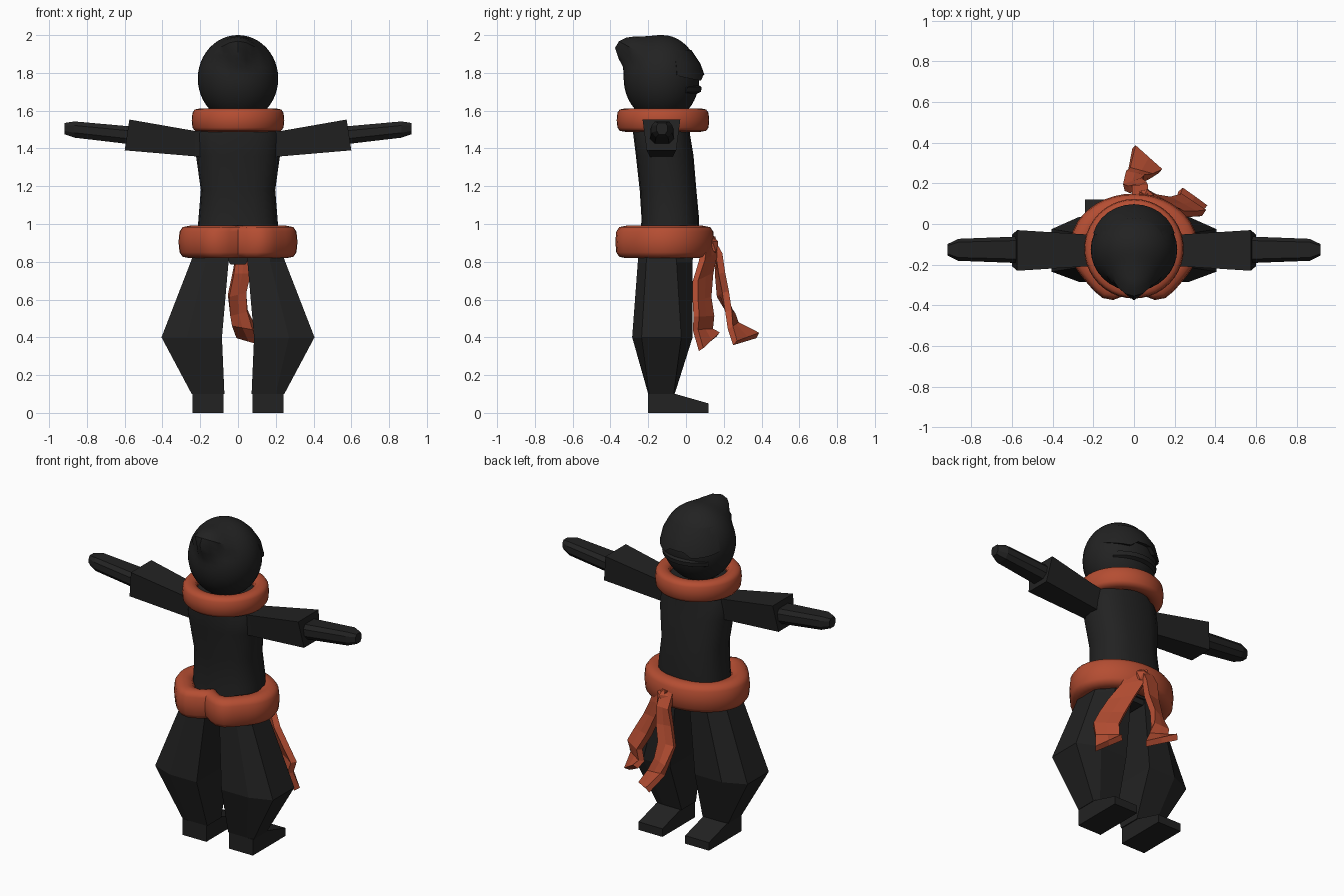
import bpy, bmesh
from math import sin, cos, pi, sqrt, radians
from mathutils import Vector

if "Cube" in bpy.data.objects:
    bpy.data.objects.remove(bpy.data.objects["Cube"])


def material(name, rgb):
    m = bpy.data.materials.new(name)
    m.diffuse_color = (*rgb, 1)
    m.use_nodes = True
    m.node_tree.nodes["Principled BSDF"].inputs["Base Color"].default_value = m.diffuse_color
    return m


DARK = material("dark_cloth", (0.016, 0.016, 0.016))
RUST = material("rust_cloth", (0.46, 0.075, 0.032))


def finish(name, bm, mat, smooth=None, mirror=False):
    bmesh.ops.recalc_face_normals(bm, faces=bm.faces)
    me = bpy.data.meshes.new(name)
    bm.to_mesh(me)
    bm.free()
    ob = bpy.data.objects.new(name, me)
    bpy.context.collection.objects.link(ob)
    me.materials.append(mat)
    if mirror:
        ob.modifiers.new("mirror", 'MIRROR')
    if smooth:
        bpy.ops.object.select_all(action='DESELECT')
        ob.select_set(True)
        bpy.context.view_layer.objects.active = ob
        bpy.ops.object.shade_smooth_by_angle(angle=radians(smooth))
    return ob


def loft(rings, closed=False, caps=True, loop=True):
    """Skin a list of equal-length point rings."""
    bm = bmesh.new()
    vs = [[bm.verts.new(p) for p in r] for r in rings]
    n = len(vs[0])
    pairs = list(zip(vs, vs[1:])) + ([(vs[-1], vs[0])] if closed else [])
    for a, b in pairs:
        for i in range(n if loop else n - 1):
            j = (i + 1) % n
            bm.faces.new((a[i], a[j], b[j], b[i]))
    if caps and not closed:
        bm.faces.new(vs[0])
        bm.faces.new(vs[-1])
    return bm


def spow(v, e):
    return abs(v) ** e * (1 if v >= 0 else -1)


# Hood: sphere pulled into a swept-back peak
bm = bmesh.new()
bmesh.ops.create_uvsphere(bm, u_segments=32, v_segments=24, radius=1)
peak = Vector((0, -0.25, 0.18)).normalized()
for v in bm.verts:
    d = Vector((v.co.x * 0.213, v.co.y * (0.205 if v.co.y < 0 else 0.195), v.co.z * 0.23))
    u = d.normalized()
    k = max(0, u.dot(peak))
    upper = u.z * -peak.y + u.y * peak.z > 0
    d *= 1 + 0.43 * k ** (11 if upper else 35)
    v.co = Vector((d.x, d.y - 0.125, min(d.z + 1.77, 2.0)))
finish("hood", bm, DARK, 40)


# Brim over the eye slit
def head_point(a, z, s):
    r = sqrt(1 - ((z - 1.77) / 0.23) ** 2) * s
    return (0.213 * r * sin(a), -0.125 + 0.205 * r * cos(a), z)


sections = []
for i in range(13):
    t = i / 6 - 1
    a = radians(68) * t
    bump = 1.09 - 0.07 * t * t
    low = 1.79 if abs(t) < 0.2 else 1.755 + 0.03 * t * t
    sections.append([head_point(a, 1.92, 0.99), head_point(a, 1.85, 1.0 + (bump - 1) * 0.5),
                     head_point(a, low, bump), head_point(a, low + 0.01, 0.92)])
finish("hood_brim", loft(sections), DARK, 30)

# Mask fold below the eyes
sections = []
for i in range(9):
    t = i / 4 - 1
    a = radians(50) * t
    sections.append([head_point(a, 1.735 - 0.01 * t * t, 0.95), head_point(a, 1.725, 1.035 - 0.03 * t * t),
                     head_point(a, 1.70, 1.045 - 0.03 * t * t), head_point(a, 1.69, 0.95)])
finish("mask_fold", loft(sections), DARK, 30)


# Scarf and belt: rounded bands
def band(name, z, hz, rx, ry, cy, thick, dent=0.0):
    rings = []
    for i in range(40):
        a = 2 * pi * i / 40
        off = (a - 1.5 * pi)
        pull = dent * max(0, 1 - abs(off) / 0.3)
        swell = dent * 0.6 * max(0, 1 - abs(abs(off) - 0.45) / 0.4)
        ring = []
        for j in range(12):
            b = 2 * pi * j / 12
            m = thick / 2 * (spow(cos(b), 0.65) - 1) - pull + swell
            ring.append(((rx + m) * cos(a), cy + (ry + m) * sin(a), z + hz * spow(sin(b), 0.65)))
        rings.append(ring)
    return finish(name, loft(rings, closed=True), RUST, 50)


band("neck_scarf", 1.55, 0.062, 0.245, 0.245, -0.122, 0.09)
band("waist_belt", 0.905, 0.086, 0.315, 0.26, -0.11, 0.12, dent=0.045)


# Torso: (z, half width, back y, front y)
rings = []
for z, rx, y0, y1 in [(0.84, 0.22, -0.26, 0.06), (1.02, 0.21, -0.235, 0.07), (1.18, 0.197, -0.245, 0.055),
                      (1.36, 0.222, -0.265, 0.04), (1.48, 0.225, -0.28, 0.02), (1.57, 0.17, -0.27, 0.02)]:
    rings.append([(rx * spow(cos(2 * pi * i / 20), 0.75), (y0 + y1) / 2 + (y1 - y0) / 2 * spow(sin(2 * pi * i / 20), 0.85), z)
                  for i in range(20)])
finish("torso", loft(rings), DARK, 35)


# Sleeves and forearms: tapered sections along x
def arm_ring(x_top, x_low, z0, z1, yt, yb, c=-0.13):
    return [(x_low, c - yb, z0), (x_low, c + yb, z0), (x_top, c + yt, z1), (x_top, c - yt, z1)]


finish("sleeve", loft([arm_ring(0.15, 0.15, 1.35, 1.49, 0.075, 0.06),
                       arm_ring(0.225, 0.225, 1.358, 1.492, 0.078, 0.062),
                       arm_ring(0.575, 0.60, 1.39, 1.553, 0.1, 0.078)]), DARK, mirror=True)


def hand_ring(x, z0, z1, w):
    h = z1 - z0
    return [(x, -0.127 + sy * w, z0 + h * k) for sy, k in
            [(-0.6, 0), (0.6, 0), (1, 0.3), (1, 0.75), (0.7, 1), (-0.7, 1), (-1, 0.75), (-1, 0.3)]]


finish("forearm", loft([hand_ring(0.55, 1.42, 1.515, 0.066), hand_ring(0.865, 1.457, 1.543, 0.054),
                        hand_ring(0.918, 1.475, 1.535, 0.028)]), DARK, mirror=True)


# Trouser legs: (z, inner x, mid x, outer x, back y, outer back y, outer front y, front y)
rings = []
for z, xi, xm, xo, y0, ya, yb, y1 in [(0.88, 0.045, 0.16, 0.22, -0.25, -0.2, -0.06, 0.04),
                                      (0.80, 0.05, 0.17, 0.25, -0.255, -0.21, -0.05, 0.035),
                                      (0.40, 0.085, 0.27, 0.405, -0.285, -0.235, -0.025, 0.035),
                                      (0.10, 0.072, 0.20, 0.245, -0.2, -0.195, -0.065, -0.06)]:
    rings.append([(xi, y0, z), (xm, y0, z), (xo, ya, z), (xo, yb, z), (xm, y1, z), (xi, y1, z)])
finish("trouser_leg", loft(rings), DARK, mirror=True)

# Feet
foot = [(-0.2, 0), (0.12, 0), (0.12, 0.05), (-0.055, 0.1), (-0.2, 0.1)]
finish("foot", loft([[(x, y, z) for y, z in foot] for x in (0.078, 0.242)]), DARK, mirror=True)

# Pelvis closing the gap between the legs
finish("pelvis", loft([[(sx * 0.3 * k, -0.11 + sy * 0.2 * k, z) for sx, sy in [(-1, -0.6), (-0.6, -1), (0.6, -1), (1, -0.6), (1, 0.6), (0.6, 1), (-0.6, 1), (-1, 0.6)]]
                       for k, z in [(0.75, 0.82), (0.85, 0.9)]]), DARK)
finish("crotch", loft([[(sx * w, y, z) for sx in (-1, 1) for y in ((-0.2, 0.03) if sx < 0 else (0.03, -0.2))]
                       for w, z in [(0.04, 0.785), (0.08, 0.86)]]), DARK)


# Sash tails: (centre, half-width vector)
def ribbon(name, rows, thick):
    pts = [[Vector(c) - Vector(w), Vector(c), Vector(c) + Vector(w)] for c, w in rows]
    ob = finish(name, loft(pts, caps=False, loop=False), RUST)
    s = ob.modifiers.new("thickness", 'SOLIDIFY')
    s.thickness, s.offset = thick, 0
    return ob


ribbon("sash_tail_long", [((0.03, 0.13, 0.92), (0.04, 0, 0)), ((0.03, 0.175, 0.84), (0.04, 0, 0)),
                          ((0.02, 0.18, 0.74), (0.045, 0.01, 0)), ((-0.005, 0.195, 0.63), (0.045, 0.015, 0.01)),
                          ((0.005, 0.235, 0.53), (0.045, -0.01, 0.01)), ((0.03, 0.25, 0.46), (0.055, -0.015, -0.01)),
                          ((0.065, 0.32, 0.39), (0.065, -0.06, -0.02))], 0.036)
ribbon("sash_tail_side", [((0.07, 0.12, 0.93), (0.05, -0.02, 0)), ((0.11, 0.12, 0.83), (0.06, -0.035, -0.02)),
                          ((0.17, 0.09, 0.72), (0.065, -0.04, -0.02)), ((0.235, 0.085, 0.6), (0.065, -0.035, -0.01)),
                          ((0.285, 0.095, 0.51), (0.06, -0.04, 0.0)), ((0.27, 0.09, 0.44), (0.055, -0.04, 0)),
                          ((0.29, 0.125, 0.375), (0.06, -0.045, -0.04))], 0.036)

# Sash knot
bm = bmesh.new()
bmesh.ops.create_icosphere(bm, subdivisions=1, radius=0.05)
for v in bm.verts:
    v.co = Vector((v.co.x * 1.1 + 0.05, v.co.y * 0.7 + 0.14, v.co.z * 1.2 + 0.88))
finish("sash_knot", bm, RUST)
